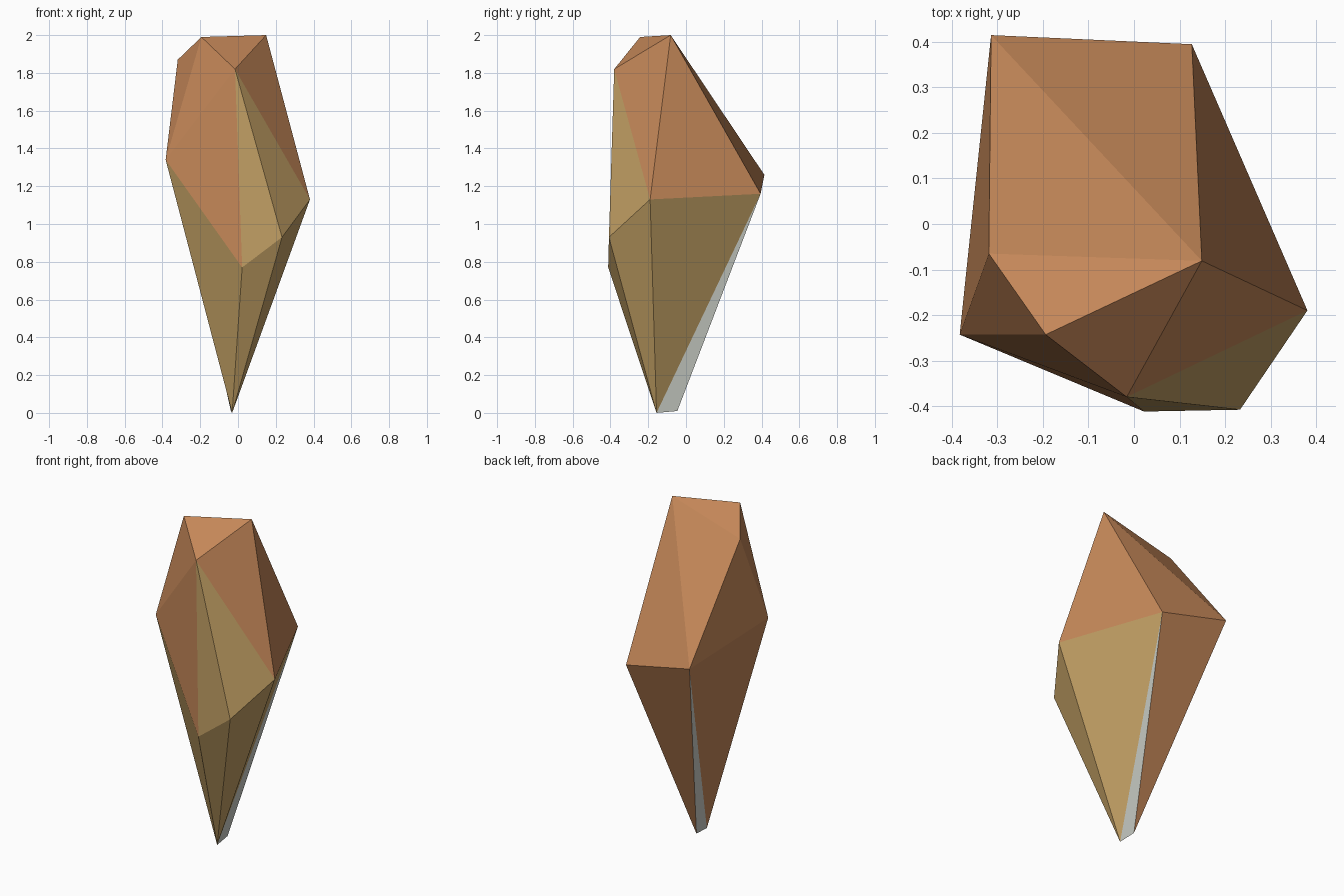
import bpy
import bmesh

if "Cube" in bpy.data.objects:
    bpy.data.objects.remove(bpy.data.objects["Cube"])

# One flat colour per mineral
def material(name, rgb):
    mat = bpy.data.materials.new(name)
    mat.diffuse_color = (*rgb, 1.0)
    mat.use_nodes = True
    mat.node_tree.nodes["Principled BSDF"].inputs["Base Color"].default_value = mat.diffuse_color
    return mat

materials = [
    material("rust_brown", (0.552, 0.242, 0.098)),
    material("sandy_tan", (0.527, 0.342, 0.125)),
    material("pale_grey", (0.578, 0.604, 0.552)),
]

# Corners of the faceted shard
corners = {
    # crown
    "C": (0.149, -0.081, 2.00), "E": (-0.194, -0.243, 1.99),
    "D": (-0.319, -0.065, 1.87), "G": (-0.016, -0.380, 1.82),
    # waist
    "A": (-0.314, 0.415, 1.26), "B": (0.127, 0.395, 1.16),
    "F": (-0.383, -0.243, 1.34), "H": (0.381, -0.190, 1.13),
    "I": (0.233, -0.408, 0.93), "J": (0.022, -0.412, 0.77),
    # tip
    "K": (-0.031, -0.156, 0.00), "L": (-0.038, -0.046, 0.01),
}

# Triangular facets grouped by colour
facets = [
    "ABC ACD DCE CEG CGH CHB ADF DEF EFG FGJ BAL AFK",
    "GJI GIH FJK JIK IHK HBK",
    "BLK ALK",
]

bm = bmesh.new()
verts = {key: bm.verts.new(co) for key, co in corners.items()}
for index, group in enumerate(facets):
    for facet in group.split():
        face = bm.faces.new([verts[key] for key in facet])
        face.material_index = index
bmesh.ops.recalc_face_normals(bm, faces=bm.faces)

mesh = bpy.data.meshes.new("rock_shard")
bm.to_mesh(mesh)
bm.free()
for mat in materials:
    mesh.materials.append(mat)
bpy.context.collection.objects.link(bpy.data.objects.new("rock_shard", mesh))
